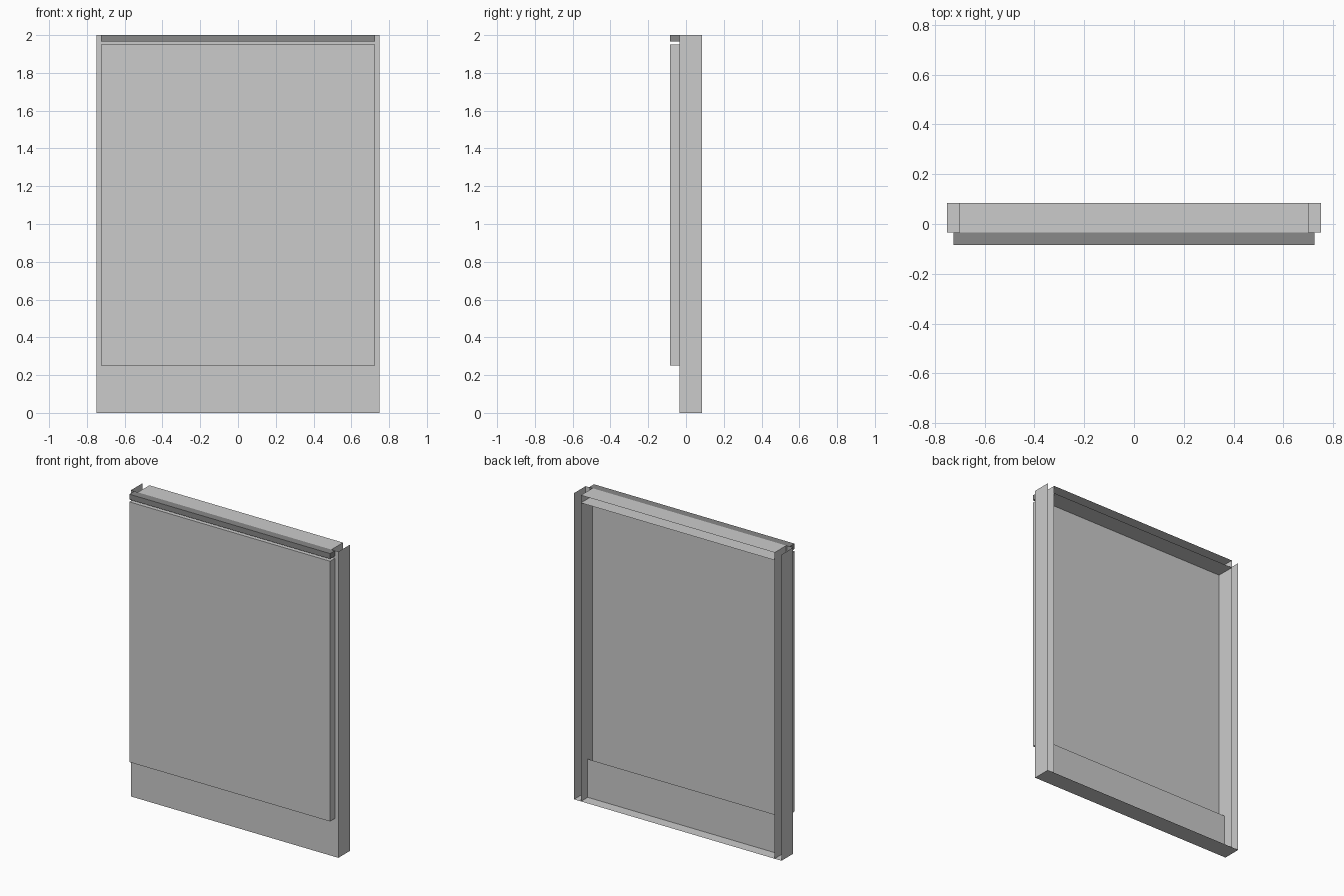
import bpy
import bmesh

if "Cube" in bpy.data.objects:
    bpy.data.objects.remove(bpy.data.objects["Cube"])


def finish(name, bm):
    mesh = bpy.data.meshes.new(name)
    bm.to_mesh(mesh)
    bm.free()
    ob = bpy.data.objects.new(name, mesh)
    bpy.context.collection.objects.link(ob)
    return ob


def box(name, x, y, z, open_top=False):
    """Box between (min, max) pairs, optionally without its top face."""
    bm = bmesh.new()
    bmesh.ops.create_cube(bm, size=1)
    for v in bm.verts:
        v.co = [r[0] if c < 0 else r[1] for c, r in zip(v.co, (x, y, z))]
    if open_top:
        bm.normal_update()
        top = [f for f in bm.faces if f.normal.z > 0.9]
        bmesh.ops.delete(bm, geom=top, context='FACES')
    return finish(name, bm)


def channel(name, profile, offset):
    """Thin folded sheet: an open profile swept along an offset."""
    bm = bmesh.new()
    verts = [bm.verts.new(p) for p in profile]
    edges = [bm.edges.new(pair) for pair in zip(verts, verts[1:])]
    ext = bmesh.ops.extrude_edge_only(bm, edges=edges)
    moved = [g for g in ext["geom"] if isinstance(g, bmesh.types.BMVert)]
    bmesh.ops.translate(bm, verts=moved, vec=offset)
    bmesh.ops.recalc_face_normals(bm, faces=bm.faces)
    return finish(name, bm)


FRONT, MID, BACK = -0.035, -0.085, 0.085

# Side posts: U-channels open to the back and at the top
for side, s in (("left", -1), ("right", 1)):
    channel(side + "_post",
            [(s * 0.70, BACK, 0), (s * 0.70, FRONT, 0),
             (s * 0.75, FRONT, 0), (s * 0.75, BACK, 0)], (0, 0, 2))

# Top rail: U-channel open to the back
channel("top_rail",
        [(-0.70, BACK, 1.95), (-0.70, FRONT, 1.95),
         (-0.70, FRONT, 2.0), (-0.70, BACK, 2.0)], (1.4, 0, 0))

# Floor sheet closing the bottom of the frame
channel("floor_sheet", [(-0.75, FRONT, 0), (-0.75, BACK, 0)], (1.5, 0, 0))

# Kick board between the posts
box("kick_board", (-0.70, 0.70), (FRONT, 0.015), (0, 0.25), open_top=True)

# Front panel
box("front_panel", (-0.725, 0.725), (MID, FRONT), (0.25, 1.95))

# Dark strip above the panel
strip = box("top_strip", (-0.725, 0.725), (MID, FRONT), (1.965, 2.0))
dark = bpy.data.materials.new("dark_grey")
dark.diffuse_color = (0.25, 0.25, 0.25, 1)
dark.use_nodes = True
dark.node_tree.nodes["Principled BSDF"].inputs["Base Color"].default_value = dark.diffuse_color
strip.data.materials.append(dark)
